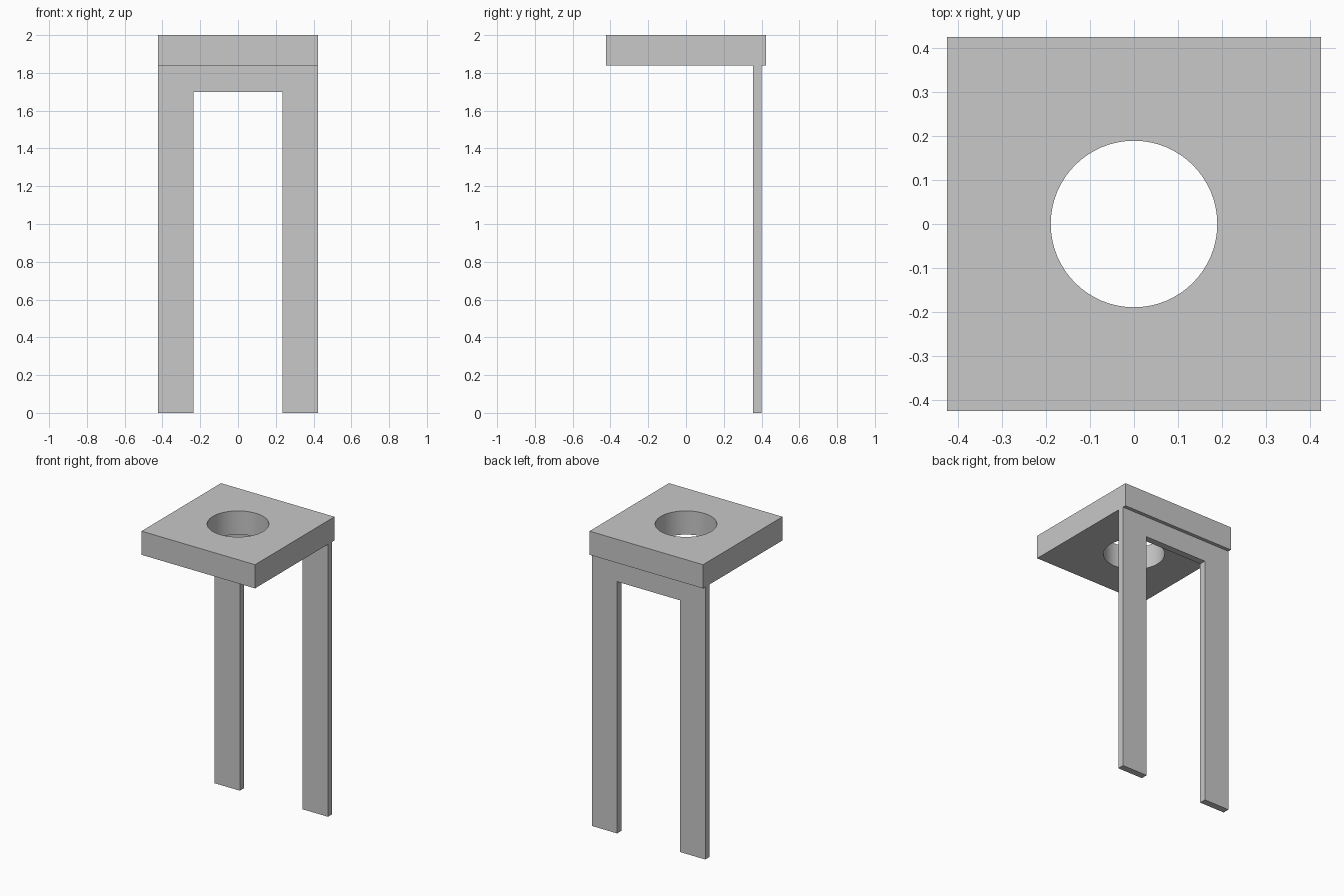
import bpy
import bmesh
from math import cos, sin, tau

cube = bpy.data.objects.get("Cube")
if cube:
    bpy.data.objects.remove(cube, do_unlink=True)

grey = bpy.data.materials.new("light grey")
grey.use_nodes = True
colour = (0.58, 0.58, 0.58, 1)
grey.diffuse_color = colour
grey.node_tree.nodes["Principled BSDF"].inputs["Base Color"].default_value = colour

HALF = 0.424       # half width of the plate and frame
UNDER = 1.84       # underside of the plate
TOP = 2.0


def finish(name, bm):
    bmesh.ops.recalc_face_normals(bm, faces=bm.faces)
    mesh = bpy.data.meshes.new(name)
    bm.to_mesh(mesh)
    bm.free()
    mesh.materials.append(grey)
    obj = bpy.data.objects.new(name, mesh)
    bpy.context.collection.objects.link(obj)
    bpy.ops.object.select_all(action="DESELECT")
    obj.select_set(True)
    bpy.context.view_layer.objects.active = obj
    bpy.ops.object.shade_smooth_by_angle()


def extrude(bm, vector):
    made = bmesh.ops.extrude_face_region(bm, geom=bm.faces[:])["geom"]
    verts = [g for g in made if isinstance(g, bmesh.types.BMVert)]
    bmesh.ops.translate(bm, verts=verts, vec=vector)


# Square top plate with a round hole: rings projected from the square to the circle
bm = bmesh.new()
SIDES, RADIUS = 64, 0.189
outer, inner = [], []
for i in range(SIDES):
    c, s = cos(tau * i / SIDES), sin(tau * i / SIDES)
    reach = HALF / max(abs(c), abs(s))
    outer.append(bm.verts.new((c * reach, s * reach, UNDER)))
    inner.append(bm.verts.new((c * RADIUS, s * RADIUS, UNDER)))
for i in range(SIDES):
    j = (i + 1) % SIDES
    bm.faces.new((outer[i], outer[j], inner[j], inner[i]))
extrude(bm, (0, 0, TOP - UNDER))
finish("top_plate", bm)

# Thin two-legged frame under the back edge, cut from one outline
bm = bmesh.new()
GAP, BAR, FRONT, THICK = 0.235, 1.70, 0.355, 0.045
half = [(GAP, BAR), (GAP, 0), (HALF, 0), (HALF, UNDER)]
outline = half + [(-x, z) for x, z in reversed(half)]
bm.faces.new([bm.verts.new((x, FRONT, z)) for x, z in outline])
extrude(bm, (0, THICK, 0))
finish("leg_frame", bm)
